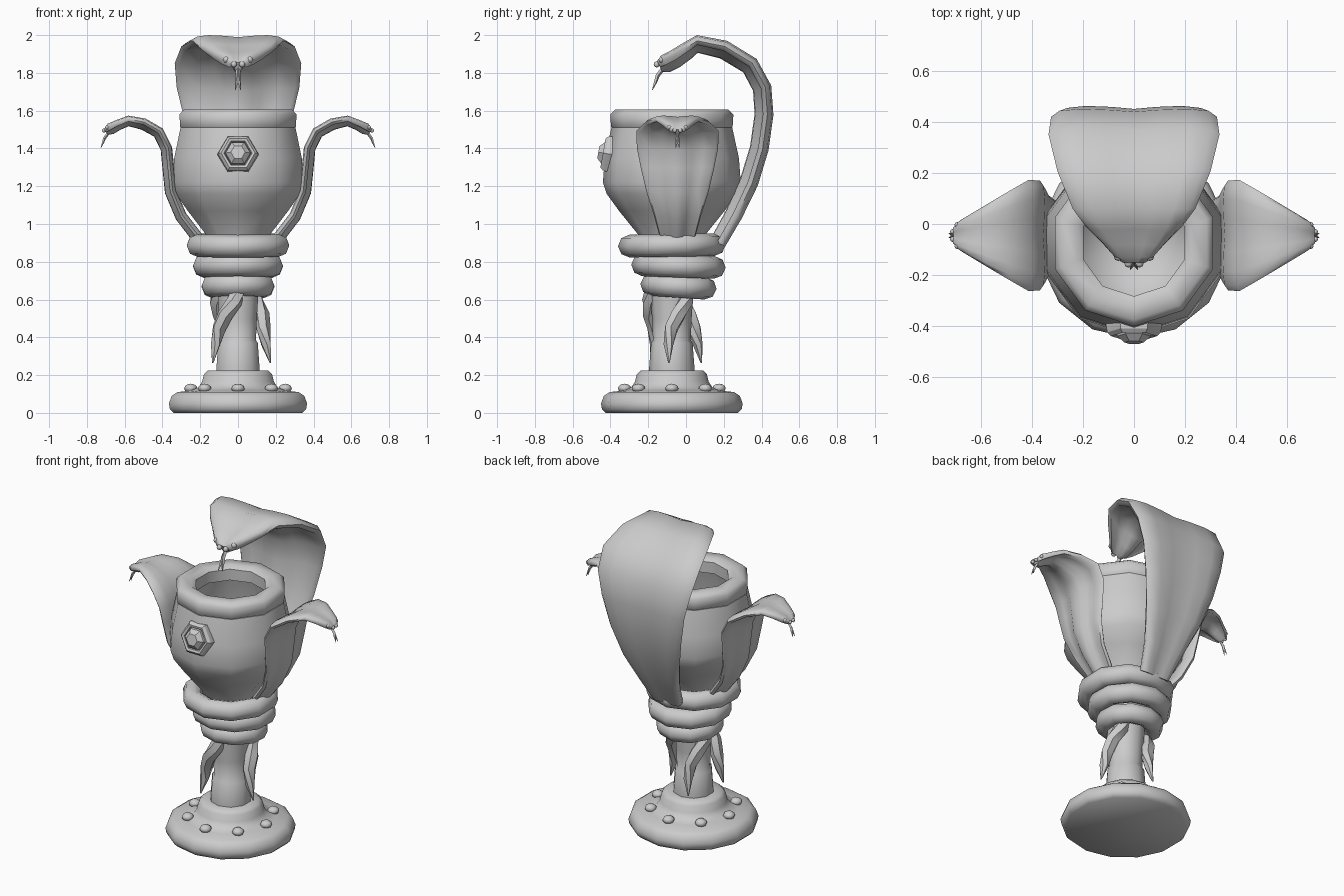
import bpy, bmesh
from math import sin, cos, pi, radians
from mathutils import Matrix, Vector

if "Cube" in bpy.data.objects:
    bpy.data.objects.remove(bpy.data.objects["Cube"])

AXIS_Y = -0.075
stone = bpy.data.materials.new("plain_grey")
stone.use_nodes = True
GREY = (0.6, 0.6, 0.6, 1)
stone.diffuse_color = GREY
stone.node_tree.nodes["Principled BSDF"].inputs["Base Color"].default_value = GREY


def finish(name, bm, matrix=Matrix(), angle=50):
    bmesh.ops.recalc_face_normals(bm, faces=bm.faces)
    for f in bm.faces:
        f.smooth = True
    mesh = bpy.data.meshes.new(name)
    bm.to_mesh(mesh)
    bm.free()
    mesh.set_sharp_from_angle(angle=radians(angle))
    mesh.materials.append(stone)
    ob = bpy.data.objects.new(name, mesh)
    bpy.context.collection.objects.link(ob)
    ob.matrix_world = matrix
    return ob


def loft(name, rings, matrix=Matrix(), loop=False, angle=50):
    """Skin a list of point rings, capping the ends unless looped."""
    bm = bmesh.new()
    rows = [[bm.verts.new(p) for p in ring] for ring in rings]
    n = len(rows[0])
    pairs = list(zip(rows, rows[1:])) + ([(rows[-1], rows[0])] if loop else [])
    for a, b in pairs:
        for i in range(n):
            j = (i + 1) % n
            bm.faces.new((a[i], a[j], b[j], b[i]))
    if not loop:
        bm.faces.new(rows[0])
        bm.faces.new(rows[-1])
    return finish(name, bm, matrix, angle)


def circle(r, z, n, phase=0.0):
    return [(r * cos(2 * pi * i / n - pi / 2 + phase),
             r * sin(2 * pi * i / n - pi / 2 + phase), z) for i in range(n)]


def revolve(name, profile, n, matrix=None, loop=False, phase=0.0, angle=50):
    rings = [circle(r, z, n, phase) for r, z in profile]
    return loft(name, rings, matrix or Matrix.Translation((0, AXIS_Y, 0)), loop, angle)


def tube(name, path, matrix=Matrix(), n=6):
    """Tapered round tube through (x, y, z, radius) points."""
    pts = [Vector(p[:3]) for p in path]
    rings = []
    for i, p in enumerate(pts):
        t = pts[min(i + 1, len(pts) - 1)] - pts[max(i - 1, 0)]
        q = t.to_track_quat('Z', 'Y')
        rings.append([p + q @ Vector(c) for c in circle(path[i][3], 0, n)])
    return loft(name, rings, matrix)


def ball(name, centre, r, matrix=Matrix(), squash=1.0):
    bm = bmesh.new()
    bmesh.ops.create_uvsphere(bm, u_segments=8, v_segments=6, radius=r)
    return finish(name, bm, matrix @ Matrix.Translation(centre) @ Matrix.Diagonal((1, 1, squash, 1)))


# Foot, stem, bowl and rim
revolve("foot", [(.35, 0), (.37, .02), (.375, .05), (.36, .09), (.33, .11), (.26, .118),
                 (.215, .135), (.195, .165), (.185, .205), (.165, .225), (.1, .225)], 14)
revolve("stem", [(.12, .2), (.12, .24), (.11, .37), (.1, .385), (.105, .5), (.115, .66)], 10)
revolve("bowl", [(.1, .62), (.13, .75), (.175, .94), (.28, 1.07), (.345, 1.16), (.365, 1.22),
                 (.355, 1.35), (.32, 1.51), (.22, 1.53), (.27, 1.35), (.28, 1.2),
                 (.2, 1.06), (.08, 1.0)], 10)
revolve("rim", [(.3, 1.495), (.322, 1.515), (.326, 1.58), (.3, 1.605), (.235, 1.605),
                (.208, 1.585), (.208, 1.515)], 10, loop=True)

# Studs around the foot
for i in range(8):
    a = i * pi / 4
    ball("foot_stud", (.25 * sin(a), AXIS_Y + .25 * cos(a), .13), .035, squash=.7)

# Hexagonal jewel on the front of the bowl
jewel_frame = Matrix.Translation((0, -.405, 1.37)) @ Matrix.Rotation(radians(80), 4, 'X')
revolve("jewel_setting", [(.1, -.04), (.11, -.01), (.105, .02), (.09, .035), (.075, .03), (.068, .01)],
        6, jewel_frame, phase=pi / 6, angle=30)
revolve("jewel", [(.072, 0), (.066, .035), (.038, .06)], 6, jewel_frame, phase=pi / 6, angle=20)

# Wound coils below the bowl
for radius, z, dy, tilt in ((.225, .887, 0, 1), (.19, .777, .035, -2), (.142, .67, .035, -4)):
    profile = [(radius + .06 * cos(k * pi / 4), .06 * sin(k * pi / 4)) for k in range(8)]
    frame = Matrix.Translation((0, AXIS_Y + dy, z)) @ Matrix.Rotation(radians(tilt), 4, 'X')
    revolve("coil", profile, 10, frame, loop=True)

# Three tails winding down the stem
for turn in (-5, 115, 219):
    path = []
    for swing, r, z, w in ((55, .10, .66, .04), (42, .12, .59, .042), (20, .13, .52, .042),
                           (4, .135, .45, .038), (-2, .15, .36, .026), (0, .172, .265, .004)):
        a = radians(turn + swing)
        path.append((r * cos(a), r * sin(a), z, w))
    tube("tail", path, Matrix.Translation((0, AXIS_Y, 0)))

# Hood section: flat back, ridged belly (fraction of half width, fraction of thickness)
HALF = [(0, .45), (.3, .55), (.65, .6), (.9, .5), (1, .2), (.93, -.1), (.65, -.05), (.38, -.2), (.22, -.6), (0, -.65)]
SECTION = HALF + [(-u, v) for u, v in HALF[-2:0:-1]]


def cobra(name, path, matrix, scale):
    """Hooded snake facing local +x; path rows are forward, height, half width, thickness."""
    rings = []
    for i, (f, z, w, t) in enumerate(path):
        a, b = path[max(i - 1, 0)], path[min(i + 1, len(path) - 1)]
        d = Vector((b[0] - a[0], 0, b[1] - a[1])).normalized()
        back = Vector((-d.z, 0, d.x))
        rings.append([Vector((f, 0, z)) + Vector((0, u * w, 0)) + back * v * t for u, v in SECTION])
    loft(name + "_hood", rings, matrix, angle=60)
    # Eyes, nostrils and forked tongue
    f, z = path[-1][:2]
    for s in (-1, 1):
        ball(name + "_eye", (f - .012 * scale, s * .062 * scale, z + .035 * scale), .017 * scale, matrix)
        ball(name + "_nostril", (f + .015 * scale, s * .022 * scale, z + .01 * scale), .016 * scale, matrix)
        tongue = [(-.02, 0, -.01, .012), (.01, .003, -.05, .011), (.02, .006, -.08, .009), (.038, .014, -.125, .002)]
        tube(name + "_tongue", [(f + x * scale, s * y * scale, z + h * scale, r * scale)
                                for x, y, h, r in tongue], matrix, 4)


big = [(-.17, .9, .1, .07), (-.255, 1.05, .14, .075), (-.335, 1.22, .2, .08), (-.39, 1.4, .25, .08),
       (-.415, 1.58, .29, .08), (-.405, 1.72, .325, .08), (-.34, 1.84, .335, .08),
       (-.2, 1.925, .3, .08), (-.06, 1.955, .24, .075), (0, 1.915, .19, .075),
       (.06, 1.875, .13, .08), (.11, 1.85, .085, .08), (.14, 1.835, .05, .05)]
cobra("rear_cobra", big, Matrix.Rotation(-pi / 2, 4, 'Z'), 1.0)

small = [(.2, .91, .09, .05), (.3, 1.04, .125, .05), (.355, 1.17, .165, .05), (.368, 1.3, .195, .05),
         (.378, 1.4, .215, .05), (.42, 1.485, .218, .05), (.5, 1.53, .17, .05),
         (.58, 1.547, .12, .045), (.635, 1.525, .085, .045), (.675, 1.505, .06, .05), (.7, 1.488, .035, .03)]
for side, angle in (("left", 0), ("right", pi)):
    cobra(side + "_cobra", small, Matrix.Translation((0, -.045, 0)) @ Matrix.Rotation(angle, 4, 'Z'), .68)
